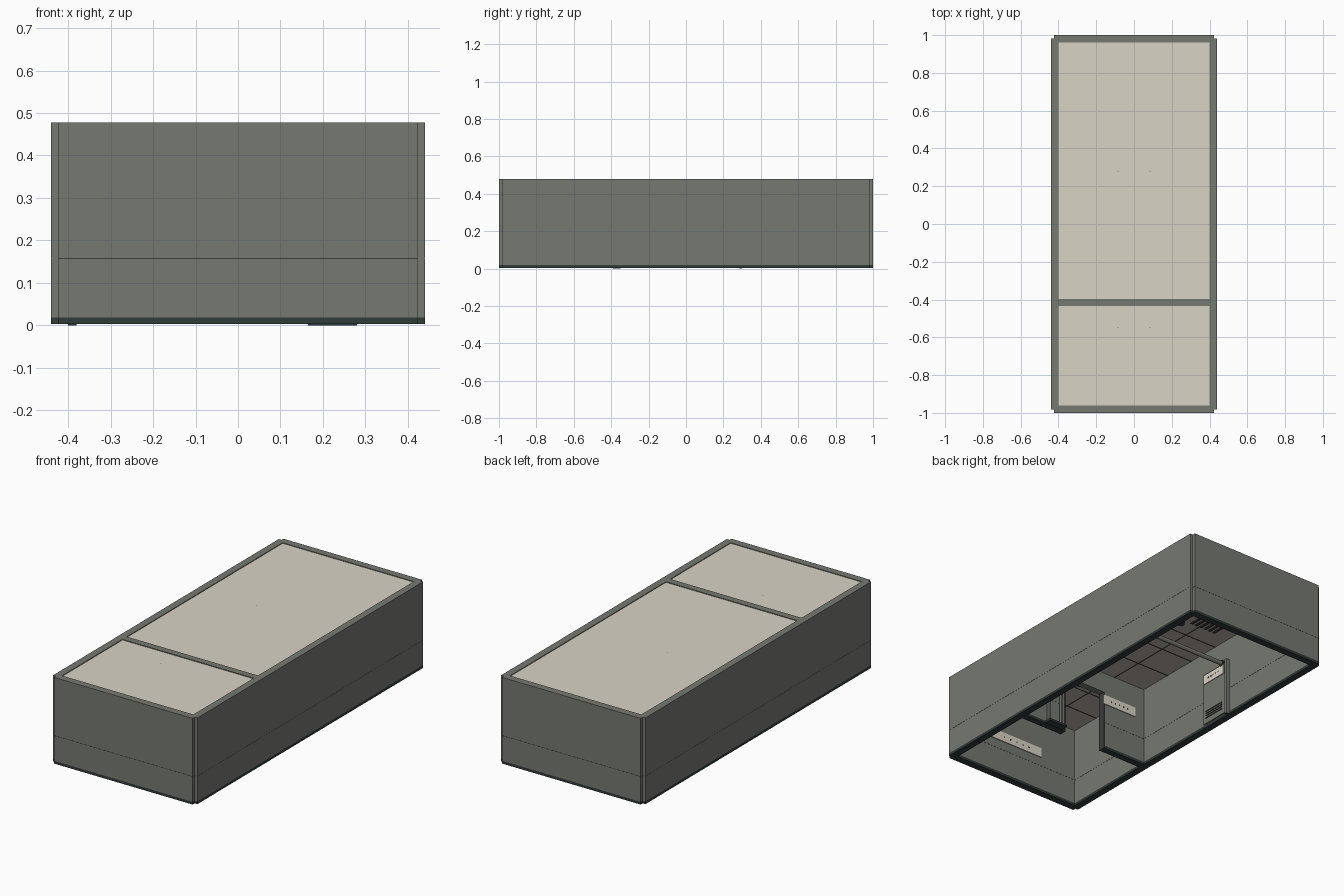
import bpy, bmesh
from mathutils import Vector

if "Cube" in bpy.data.objects:
    bpy.data.objects.remove(bpy.data.objects["Cube"])


def material(name, rgb):
    m = bpy.data.materials.new(name)
    m.use_nodes = True
    m.diffuse_color = (*rgb, 1)
    bsdf = m.node_tree.nodes["Principled BSDF"]
    bsdf.inputs["Base Color"].default_value = (*rgb, 1)
    bsdf.inputs["Roughness"].default_value = 0.8
    return m


WALL = material("grey wall", (0.182, 0.19, 0.165))
CREAM = material("cream panel", (0.7, 0.655, 0.56))
TRIM = material("dark trim", (0.03, 0.045, 0.042))
SEAM = material("seam line", (0.045, 0.047, 0.042))
BROWN = material("ceiling brown", (0.5, 0.435, 0.4))


def finish(bm, name, mat):
    bmesh.ops.recalc_face_normals(bm, faces=bm.faces)
    mesh = bpy.data.meshes.new(name)
    bm.to_mesh(mesh)
    bm.free()
    mesh.materials.append(mat)
    obj = bpy.data.objects.new(name, mesh)
    bpy.context.collection.objects.link(obj)
    return obj


def box(name, mat, x, y, z):
    """Box from (low, high) spans along each axis."""
    bm = bmesh.new()
    bmesh.ops.create_cube(bm, size=1)
    for v in bm.verts:
        v.co = Vector(s[0] if c < 0 else s[1] for c, s in zip(v.co, (x, y, z)))
    return finish(bm, name, mat)


def rod(name, mat, start, end, radius, sides=12):
    a, b = Vector(start), Vector(end)
    bm = bmesh.new()
    bmesh.ops.create_cone(bm, cap_ends=True, segments=sides, radius1=radius,
                          radius2=radius, depth=(b - a).length)
    turn = (b - a).to_track_quat("Z", "Y").to_matrix()
    for v in bm.verts:
        v.co = turn @ v.co + (a + b) / 2
    return finish(bm, name, mat)


HX, HY, WALL_T, NOTCH = 0.44, 1.0, 0.04, 0.017
IX, IY = HX - WALL_T, HY - WALL_T


def ring(name, mat, z0, z1, inset=0.0):
    """Wall ring with notched corners, optionally thinned on both sides."""
    ox, oy = HX - inset, HY - inset
    quarter = [(ox, oy - NOTCH), (ox - NOTCH, oy - NOTCH), (ox - NOTCH, oy)]
    outer = []
    for sx, sy in ((1, 1), (-1, 1), (-1, -1), (1, -1)):
        pts = [(sx * x, sy * y) for x, y in quarter]
        outer += pts if sx * sy > 0 else pts[::-1]
    jx, jy = IX + inset, IY + inset
    hole = [(jx, jy), (-jx, jy), (-jx, -jy), (jx, -jy)]
    bm = bmesh.new()
    edges = []
    for loop in (outer, hole):
        vs = [bm.verts.new((x, y, z0)) for x, y in loop]
        edges += [bm.edges.new((vs[i - 1], vs[i])) for i in range(len(vs))]
    bmesh.ops.triangle_fill(bm, edges=edges, use_beauty=True, normal=(0, 0, 1))
    ext = bmesh.ops.extrude_face_region(bm, geom=bm.faces[:])
    bmesh.ops.translate(bm, vec=(0, 0, z1 - z0),
                        verts=[g for g in ext["geom"] if isinstance(g, bmesh.types.BMVert)])
    return finish(bm, name, mat)


# Outer shell: base trim, lower wall, fine seam, upper wall
ring("base_trim", TRIM, 0.003, 0.018)
ring("lower_wall", WALL, 0.018, 0.157)
ring("wall_seam", WALL, 0.157, 0.158, inset=0.001)
ring("upper_wall", WALL, 0.158, 0.478)
for name, y in (("front", -HY), ("back", HY)):
    box(f"{name}_seam_strip", SEAM, (NOTCH - HX, HX - NOTCH), (y - 0.0005, y + 0.0005),
        (0.1565, 0.1585))

# Divider with a doorway
DY = (-0.435, -0.397)
DOOR = (-0.13, 0.14)
for side, span in (("right", (-IX, DOOR[0])), ("left", (DOOR[1], IX))):
    box(f"divider_{side}_lower", WALL, span, DY, (0.018, 0.157))
    box(f"divider_{side}_upper", WALL, span, DY, (0.158, 0.478))
    box(f"divider_{side}_trim", TRIM, span, DY, (0.003, 0.018))
    box(f"divider_{side}_seam", WALL, span, (DY[0] + 0.001, DY[1] - 0.001), (0.157, 0.158))
box("divider_header", WALL, DOOR, DY, (0.34, 0.478))
for side, x in zip(("right", "left"), DOOR):
    box(f"doorway_{side}_jamb", SEAM, (x - 0.003, x + 0.003),
        (DY[0] - 0.003, DY[1] + 0.003), (0.003, 0.34))

# Roof panels with brown ceilings and ceiling ribs underneath
for room, y0, y1, rows, mid in (("front", -IY, DY[0], 3, -0.55), ("back", DY[1], IY, 7, 0.28)):
    box(f"{room}_roof_panel", CREAM, (-IX, IX), (y0, y1), (0.463, 0.474))
    box(f"{room}_ceiling", BROWN, (-IX, IX), (y0, y1), (0.455, 0.463))
    for i in range(1, rows):
        y = y0 + (y1 - y0) * i / rows
        box(f"{room}_ceiling_cross_rib", SEAM, (-IX, IX), (y - 0.002, y + 0.002), (0.453, 0.455))
    for x in (-0.2, 0, 0.2):
        box(f"{room}_ceiling_long_rib", SEAM, (x - 0.002, x + 0.002), (y0, y1), (0.453, 0.455))
    for x in (-0.085, 0.085):
        rod(f"{room}_roof_stud", SEAM, (x, mid, 0.47), (x, mid, 0.4745), 0.002)
        rod(f"{room}_ceiling_lamp", SEAM, (x, mid, 0.435), (x, mid, 0.455), 0.02)

# Slatted ceiling vent
for i in range(6):
    x = -0.3 + i * 0.03
    box("ceiling_vent_slat", SEAM, (x, x + 0.014), (0.3, 0.42), (0.448, 0.453))


# Pale signs with small dark marks
def sign(name, centre, half, axis, face):
    z = (centre[1] - 0.027, centre[1] + 0.027)
    span = (centre[0] - half, centre[0] + half)

    def place(label, mat, s, depth, zz):
        d = sorted((face, face + depth))
        box(label, mat, s if axis == "x" else d, d if axis == "x" else s, zz)

    place(name, CREAM, span, 0.005, z)
    for i in range(-2, 3):
        c = centre[0] + i * half * 0.25
        place(name + "_mark", SEAM, (c - 0.004, c + 0.004), 0.006,
              (centre[1] - 0.004, centre[1] + 0.004))


sign("front_wall_sign", (0.0, 0.235), 0.17, "x", -IY)
sign("divider_sign", (-0.23, 0.295), 0.11, "x", DY[1])

# Side door with sign and vent
box("side_door", WALL, (-IX, -IX + 0.008), (0.1, 0.27), (0.02, 0.32))
sign("side_door_sign", (0.185, 0.285), 0.08, "y", -IX + 0.008)
for i in range(4):
    z = 0.05 + i * 0.013
    box("door_vent_slat", SEAM, (-IX + 0.008, -IX + 0.011), (0.12, 0.25), (z, z + 0.006))

# Post and rail beside the door
box("rail_post", WALL, (-IX, -0.38), (0.285, 0.3), (0.004, 0.33))
box("rail_post_foot", TRIM, (-IX, -0.38), (0.285, 0.3), (0, 0.004))
rod("hanging_rail", WALL, (-0.385, 0.25, 0.325), (0.05, 0.25, 0.325), 0.012)
rod("rail_end_cap", SEAM, (-0.395, 0.25, 0.325), (-0.385, 0.25, 0.325), 0.018)

# Small stand beside the doorway
box("stand_base", TRIM, (0.165, 0.28), (-0.39, -0.35), (0, 0.012))
for x in (0.18, 0.265):
    box("stand_post", WALL, (x - 0.006, x + 0.006), (-0.385, -0.37), (0.012, 0.24))
box("stand_top", TRIM, (0.165, 0.28), (-0.39, -0.35), (0.24, 0.25))
